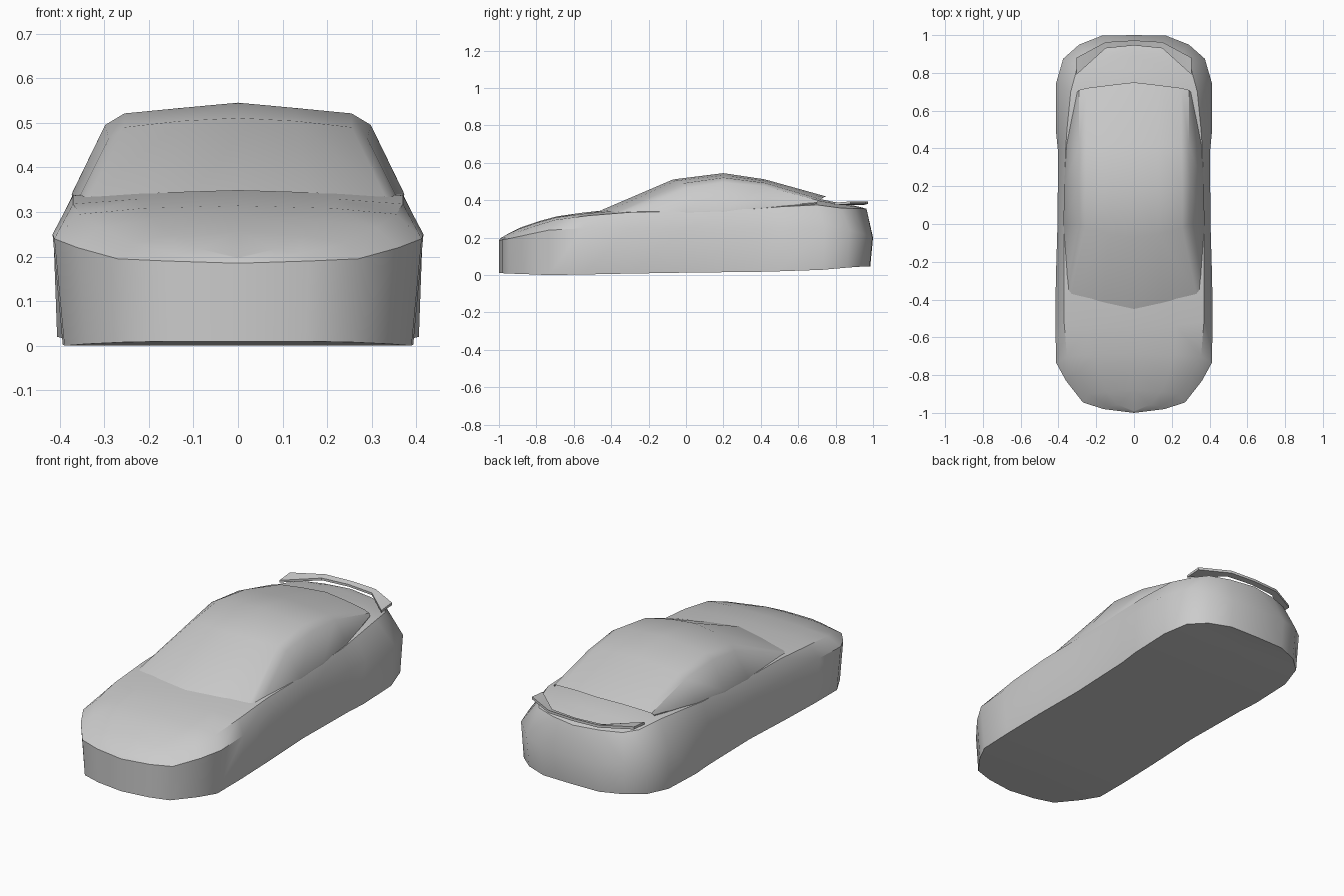
import bpy, bmesh, math


def skin(name, rows, angle=38):
    """Skin a half grid of points (x >= 0), mirror it across x and smooth it."""
    bm = bmesh.new()
    grid = [[bm.verts.new(p) for p in row] for row in rows]
    for a, b in zip(grid, grid[1:]):
        for i in range(len(a) - 1):
            bm.faces.new((a[i], a[i + 1], b[i + 1], b[i]))
    bmesh.ops.mirror(bm, geom=bm.verts[:] + bm.edges[:] + bm.faces[:],
                     axis='X', merge_dist=0.0001)
    bmesh.ops.remove_doubles(bm, verts=bm.verts[:], dist=0.0005)
    bmesh.ops.dissolve_degenerate(bm, edges=bm.edges[:], dist=0.0005)
    bmesh.ops.recalc_face_normals(bm, faces=bm.faces[:])
    mesh = bpy.data.meshes.new(name)
    bm.to_mesh(mesh)
    bm.free()
    ob = bpy.data.objects.new(name, mesh)
    bpy.context.collection.objects.link(ob)
    bpy.ops.object.select_all(action='DESELECT')
    ob.select_set(True)
    bpy.context.view_layer.objects.active = ob
    bpy.ops.object.shade_smooth_by_angle(angle=math.radians(angle))
    return ob


# Lower body: lines running from the nose round the side to the tail
waist = [(0, -1, .185), (.16, -.98, .19), (.27, -.945, .195), (.36, -.83, .22),
         (.412, -.735, .24), (.416, -.55, .25), (.414, -.3, .25), (.405, 0, .25),
         (.402, .38, .25), (.414, .5, .25), (.414, .74, .25), (.375, .875, .24),
         (.29, .95, .22), (.17, .997, .2), (0, 1, .2)]
shoulder = [(0, -.995, .195), (.14, -.965, .205), (.24, -.90, .23), (.31, -.80, .265),
            (.355, -.70, .295), (.37, -.52, .318), (.37, -.28, .337), (.37, 0, .34),
            (.363, .38, .355), (.355, .5, .365), (.335, .7, .375), (.30, .83, .358),
            (.25, .90, .356), (.14, .94, .355), (0, .965, .354)]
centre = [(-.99, .198), (-.95, .222), (-.88, .256), (-.78, .29), (-.69, .314),
          (-.55, .334), (-.42, .348), (0, .36), (.38, .38), (.5, .39), (.7, .41),
          (.82, .385), (.89, .373), (.93, .364), (.96, .356)]
sill_z = [.01, .01, .008, .004, 0, .003, .008, .013, .017, .02, .028, .04, .045, .045, .045]

sill, keel, deck_mid, deck = [], [], [], []
for (x, y, z), (sx, sy, sz), (cy, cz), bz in zip(waist, shoulder, centre, sill_z):
    by = y * (.985 if y > 0 else 1)
    sill.append((x * (.945 if y < .2 else .98), by, bz))
    keel.append((0, by, bz))
    deck_mid.append((sx * .6, sy * .5 + cy * .5, sz * .3 + cz * .7))
    deck.append((0, cy, cz))
skin("body", [keel, sill, waist, shoulder, deck_mid, deck])

# Cabin: base, window top, roof edge and centre lines, front to back
skin("cabin", [
    [(.34, -.33, .31), (.37, 0, .32), (.37, .2, .325), (.355, .42, .345), (.29, .70, .37)],
    [(.355, -.28, .335), (.373, 0, .34), (.370, .2, .347), (.357, .42, .365), (.30, .70, .388)],
    [(.345, -.35, .334), (.29, 0, .465), (.298, .2, .495), (.29, .42, .475), (.29, .71, .398)],
    [(.33, -.37, .334), (.255, -.02, .49), (.255, .2, .521), (.25, .42, .493), (.25, .72, .405)],
    [(.16, -.415, .343), (.13, -.055, .504), (.13, .2, .533), (.13, .42, .504), (.13, .735, .415)],
    [(0, -.45, .348), (0, -.07, .511), (0, .2, .545), (0, .42, .512), (0, .75, .42)],
])

# Rear wing: thin plate swept around the tail
front = [(.305, .79), (.15, .93), (0, .945)]
back = [(.305, .88), (.15, .963), (0, .972)]
plate = [[(x, y, z) for x, y in line] for line, z in
         ((front, .374), (front, .386), (back, .394), (back, .380), (front, .374))]
wing = [[row[0] for row in plate], *[list(c) for c in zip(*plate)]]
end = (.305, .835, .384)
skin("rear_wing", [[end] * 5] + wing[1:], 30)
